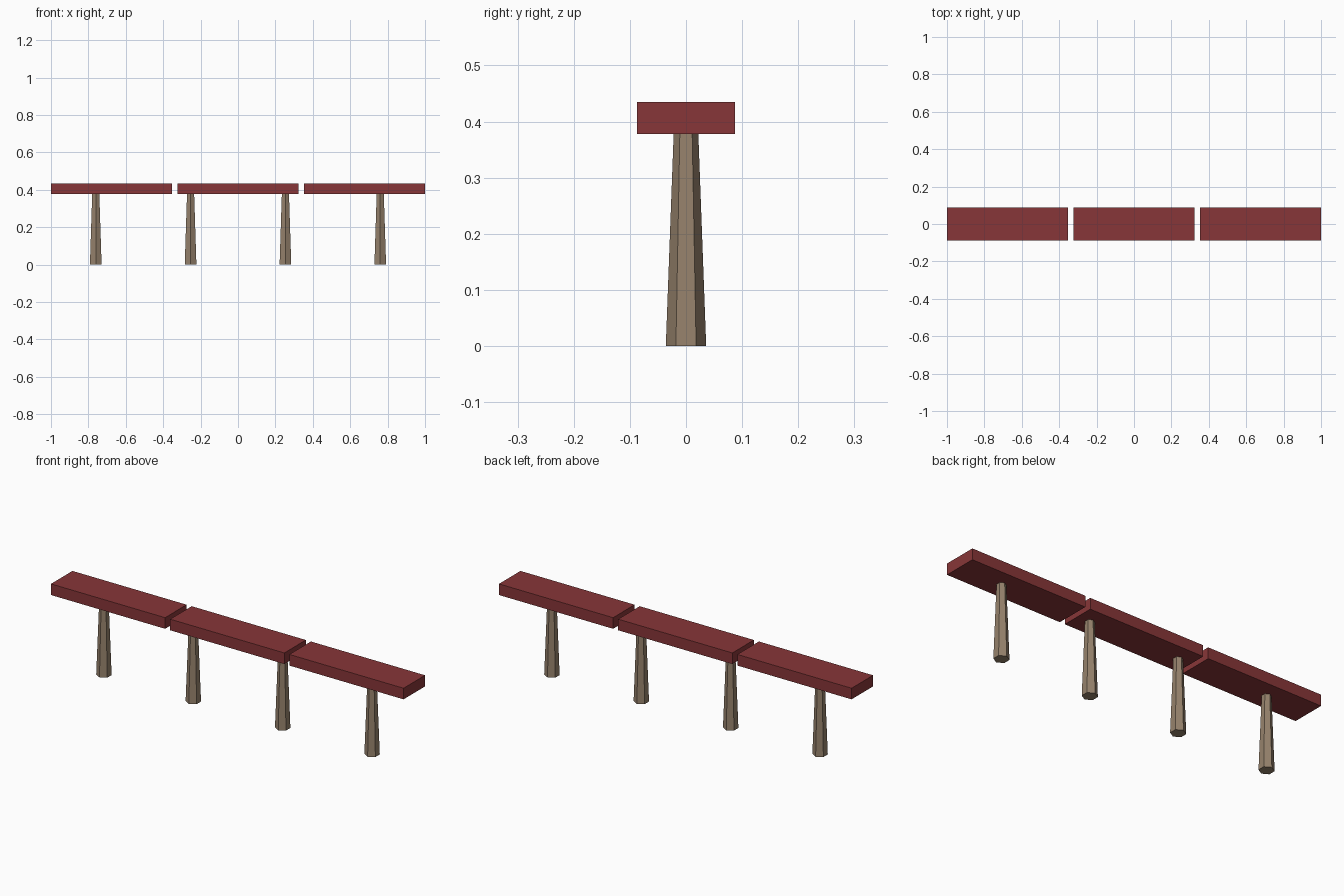
import bpy, math

if "Cube" in bpy.data.objects:
    bpy.data.objects.remove(bpy.data.objects["Cube"])


def material(name, rgb):
    m = bpy.data.materials.new(name)
    lin = [c / 12.92 if c <= 0.04045 else ((c + 0.055) / 1.055) ** 2.4
           for c in (v / 255 for v in rgb)]
    m.diffuse_color = (*lin, 1.0)
    m.use_nodes = True
    m.node_tree.nodes["Principled BSDF"].inputs["Base Color"].default_value = m.diffuse_color
    return m


red = material("dark red paint", (135, 54, 56))
wood = material("weathered wood", (150, 130, 108))

PLANK, GAP, HALF_DEPTH = 0.6475, 0.02875, 0.087
UNDER, TOP = 0.378, 0.435

# three seat planks in a row with narrow gaps
for i in (-1, 0, 1):
    bpy.ops.mesh.primitive_cube_add(size=1, location=(i * (PLANK + GAP), 0, (UNDER + TOP) / 2))
    plank = bpy.context.object
    plank.name = f"seat_plank_{i + 2}"
    plank.scale = (PLANK, 2 * HALF_DEPTH, TOP - UNDER)
    plank.data.materials.append(red)

# four tapered hexagonal posts, corners pointing front and back
for i in range(4):
    bpy.ops.mesh.primitive_cone_add(vertices=6, radius1=0.036, radius2=0.022, depth=UNDER,
                                    location=((i - 1.5) * 0.507, 0, UNDER / 2))
    post = bpy.context.object
    post.name = f"post_{i + 1}"
    post.data.materials.append(wood)
